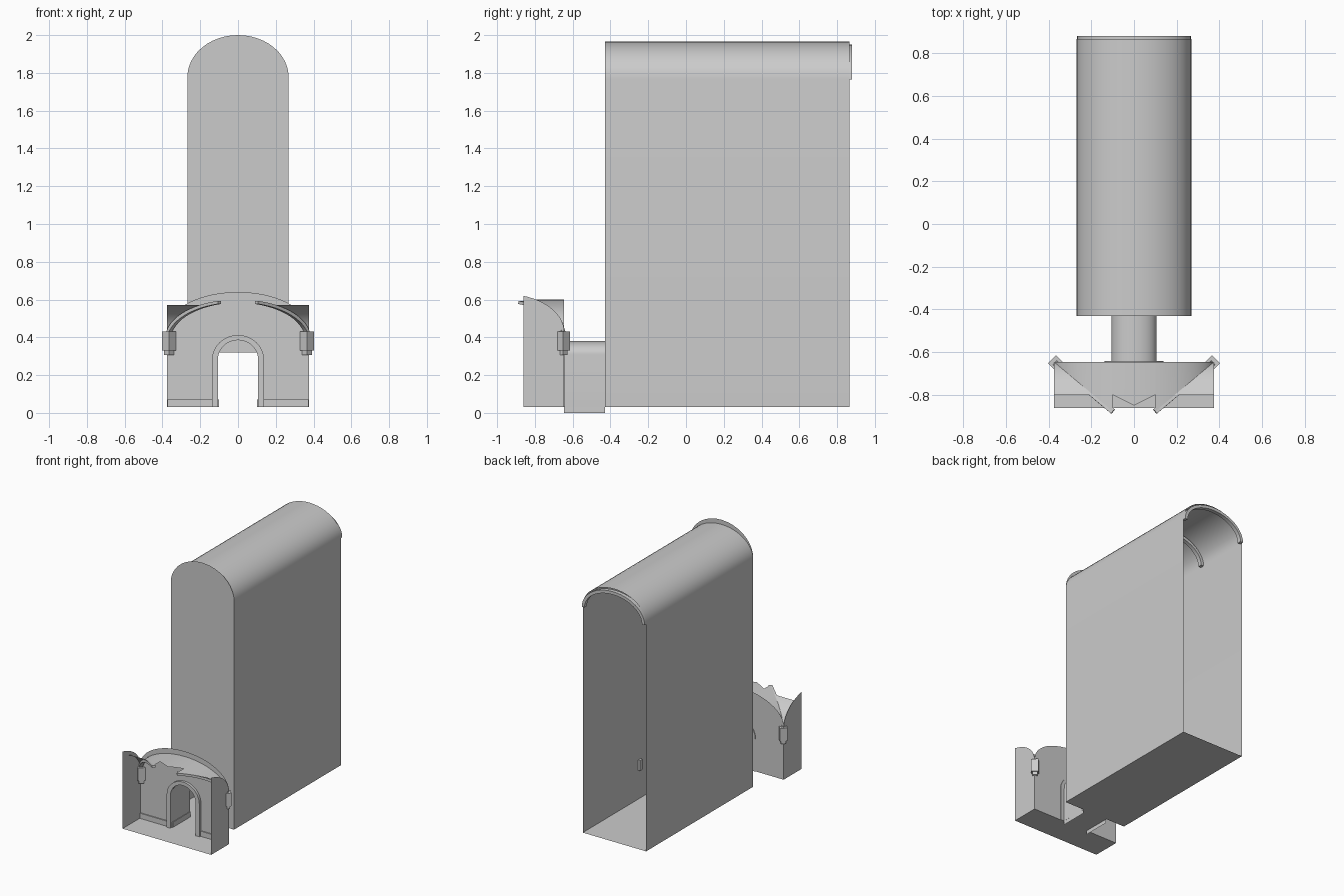
import bpy
from math import sin, cos, pi, sqrt, radians
from mathutils import Vector

if "Cube" in bpy.data.objects:
    bpy.data.objects.remove(bpy.data.objects["Cube"])

N = 24


def add(name, verts, faces, smooth=True):
    me = bpy.data.meshes.new(name)
    me.from_pydata([tuple(v) for v in verts], [], faces)
    me.update()
    ob = bpy.data.objects.new(name, me)
    bpy.context.collection.objects.link(ob)
    if smooth:
        bpy.ops.object.select_all(action='DESELECT')
        ob.select_set(True)
        bpy.context.view_layer.objects.active = ob
        bpy.ops.object.shade_smooth_by_angle(angle=radians(35))
    return ob


def arch(a, b, spring, base=None, n=N):
    """Arch outline in x/z from right to left, with optional legs."""
    pts = [(a * cos(pi * i / n), spring + b * sin(pi * i / n)) for i in range(n + 1)]
    if base is not None:
        pts = [(a, base)] + pts + [(-a, base)]
    return pts


def bridge(name, rows, closed=False, caps=False):
    """Quads between consecutive rows of equal length."""
    n = len(rows[0])
    faces = [(r * n + i, r * n + (i + 1) % n, (r + 1) * n + (i + 1) % n, (r + 1) * n + i)
             for r in range(len(rows) - 1) for i in range(n if closed else n - 1)]
    if caps:
        last = (len(rows) - 1) * n
        faces += [tuple(range(n))[::-1], tuple(range(last, last + n))]
    return add(name, [v for r in rows for v in r], faces)


def shell(name, pts, y0, y1):
    return bridge(name, [[(x, y, z) for x, z in pts] for y in (y0, y1)])


def band(name, outer, inner, y0, y1):
    """Arched rib of rectangular section."""
    rows = [[(o[0], y0, o[1]), (o[0], y1, o[1]), (i[0], y1, i[1]), (i[0], y0, i[1])]
            for o, i in zip(outer, inner)]
    return bridge(name, rows, True, True)


def box(name, c, s, rot=0):
    v = [(x, y, z) for x in (-.5, .5) for y in (-.5, .5) for z in (-.5, .5)]
    f = [(0, 1, 3, 2), (4, 6, 7, 5), (0, 4, 5, 1), (2, 3, 7, 6), (0, 2, 6, 4), (1, 5, 7, 3)]
    ob = add(name, [(x * s[0], y * s[1], z * s[2]) for x, y, z in v], f, False)
    ob.location = c
    ob.rotation_euler[2] = rot
    return ob


def sheet(name, pts):
    return add(name, pts, [tuple(range(len(pts)))], False)


def floor(name, w, y0, y1, z):
    return sheet(name, [(-w, y0, z), (w, y0, z), (w, y1, z), (-w, y1, z)])


# Tall vaulted hall, open at the back
W, Y0, Y1, F = .268, -.43, .865, .03
shell("hall_walls_and_vault", arch(W, .197, 1.768, F), Y0, Y1)
floor("hall_floor", W, Y0, Y1, F)
front = arch(W, .222, 1.778, F)
door = [(-.105, F), (-.105, .32), (.105, .32), (.105, F)]
sheet("hall_front_wall", [(x, Y0, z) for x, z in front + door])

# Vault ribs at each bay
for k in range(4):
    y = Y0 + k * (Y1 - Y0) / 3
    y0 = y if k == 0 else y - .015
    band("hall_rib", arch(W - .002, .185, 1.765), arch(W - .025, .162, 1.765), y0, y + .015)

# Small wall bracket in the hall
box("wall_bracket", (.26, .18, .29), (.016, .03, .08))

# Short passage joining the hall and the entrance bay
V = -.645
shell("passage_walls_and_vault", arch(.105, .07, .31, 0), V, Y0)
floor("passage_floor", .105, V, Y0, F)
for s in (-1, 1):
    box("passage_skirting", (s * .103, (V + Y0) / 2, .05), (.005, Y0 - V, .04))

# Entrance bay: half of a ruined groin vault
A, D, YC, SPR, H = .375, .315, -.96, .40, .20
floor("bay_floor", A, -.86, V, F)
hole = arch(.12, .12, .28, F)
top = arch(A, H, SPR + .04)
sheet("bay_back_wall", [(x, V, z) for x, z in [(A, F)] + top + [(-A, F)] + hole[::-1]])
band("doorway_surround", arch(.138, .132, .28, F), arch(.107, .105, .28, F), V - .02, V + .005)


def vz(t):
    return SPR + H * sqrt(max(0, 1 - t * t))


# Back web of the vault with its broken front edge
xs = [A * cos(pi * i / 48) for i in range(49)]
xs = sorted(set([x for x in xs if abs(x) > .102] + [.1001, .0999, .05, 0, -.05, -.0999, -.1001]))
back, edge = [], []
for x in xs:
    t = abs(x) / A
    ye = YC + D * t if abs(x) > .1 else -.85 + abs(x) * .5
    back.append((x, V, vz(t)))
    edge.append((x, ye, vz(t)))
bridge("vault_back_web", [back, edge])

t_cut = (-.80 - YC) / D
t_wall = (-.86 - YC) / D
for s in (-1, 1):
    # Side wall with curved top
    ts = [1 - (1 - t_wall) * (i / 16) ** 2 for i in range(17)]
    curve = [(s * A, YC + D * t, vz(t) + .03) for t in ts]
    sheet("bay_side_wall", [(s * A, V, F)] + curve + [(s * A, -.86, F)])

    # Side web of the vault
    ts = [1 - (1 - t_cut) * (i / 14) ** 2 for i in range(15)]
    bridge("vault_side_web", [[(s * A, YC + D * t, vz(t)) for t in ts],
                              [(s * A * t, YC + D * t, vz(t)) for t in ts]])

    # Diagonal groin rib
    side = Vector((D, -s * A, 0)).normalized() * .013
    rows = []
    for i in range(17):
        t = 1 - (1 - .265) * (i / 16) ** 2
        p = Vector((s * A * t, YC + D * t, vz(t)))
        q = p - Vector((s * .008 * t, .008 * t, .016))
        rows.append([p - side, p + side, q + side, q - side])
    bridge("groin_rib", rows, True, True)

    # Corner corbels
    c = (s * .365, -.652)
    box("corbel_block", (*c, .38), (.053, .053, .10), pi / 4)
    box("corbel_foot", (*c, .32), (.036, .036, .026), pi / 4)

    # Skirting of the back wall
    box("bay_skirting", (s * .256, V - .004, .05), (.236, .008, .04))
